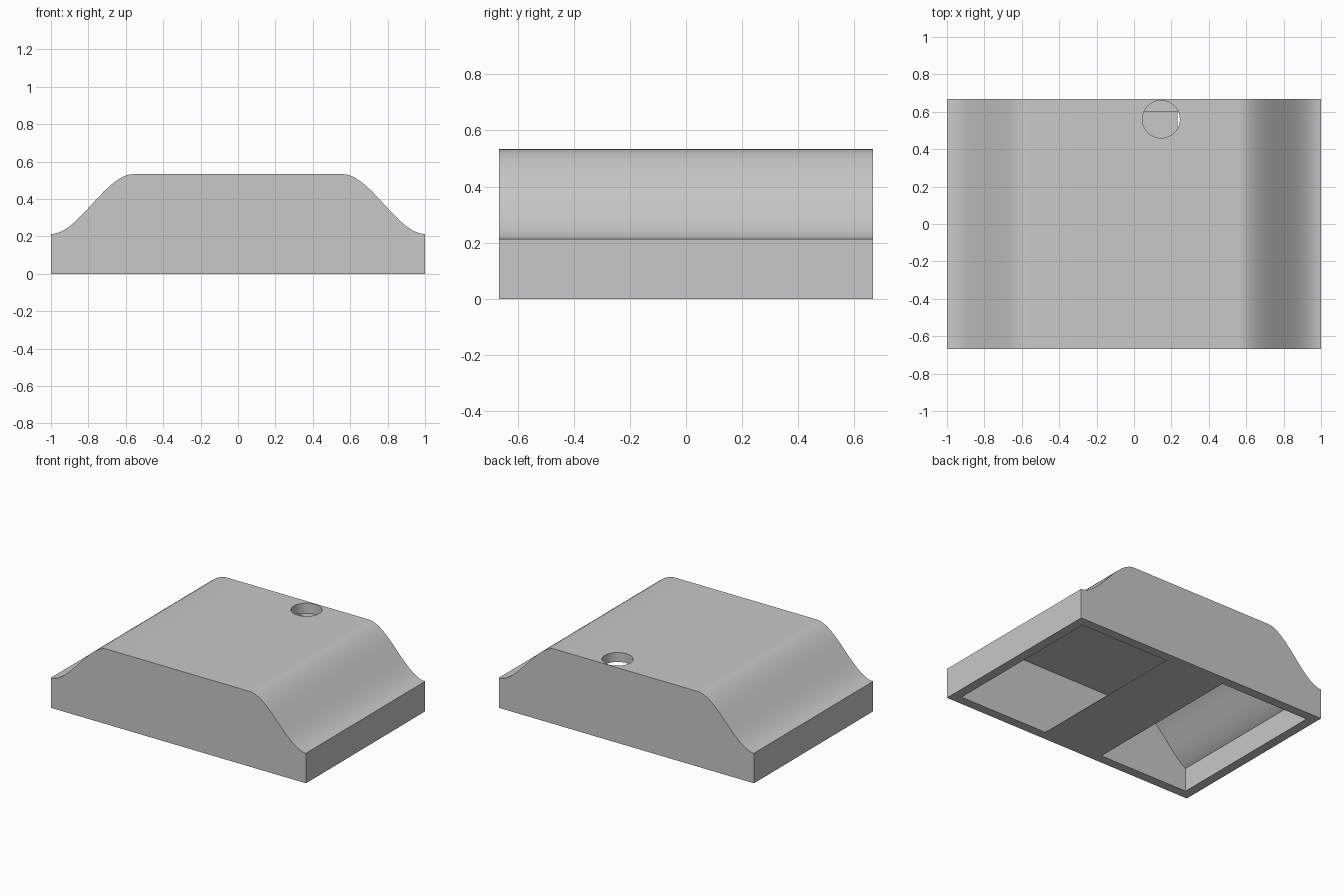
import bpy
import bmesh

cube = bpy.data.objects.get("Cube")
if cube:
    bpy.data.objects.remove(cube, do_unlink=True)

HALF_X, HALF_Y, WALL = 1.0, 0.667, 0.067
LOW, HIGH, SHOULDER = 0.213, 0.533, 0.56
STEPS = 24

grey = bpy.data.materials.new("plain_grey")
grey.use_nodes = True
colour = (0.58, 0.58, 0.58, 1)
grey.diffuse_color = colour
grey.node_tree.nodes["Principled BSDF"].inputs["Base Color"].default_value = colour


def add_object(name, bm):
    bmesh.ops.recalc_face_normals(bm, faces=bm.faces)
    mesh = bpy.data.meshes.new(name)
    bm.to_mesh(mesh)
    bm.free()
    mesh.materials.append(grey)
    obj = bpy.data.objects.new(name, mesh)
    bpy.context.collection.objects.link(obj)
    return obj


def height(x):
    """Ogee shoulder: flat top easing down to the low side edge."""
    t = min(1, (HALF_X - x) / (HALF_X - SHOULDER))
    return LOW + (HIGH - LOW) * t * t * (3 - 2 * t)


def ogee_solid(name, edge_x, half_y, bottom, drop):
    """Extrude the mirrored ogee outline along y."""
    xs = [edge_x + (SHOULDER - edge_x) * i / STEPS for i in range(STEPS + 1)]
    right = [(edge_x, bottom)] + [(x, height(x) - drop) for x in xs]
    outline = right + [(-x, z) for x, z in reversed(right)]
    bm = bmesh.new()
    face = bm.faces.new([bm.verts.new((x, -half_y, z)) for x, z in outline])
    grown = bmesh.ops.extrude_face_region(bm, geom=[face])["geom"]
    verts = [g for g in grown if isinstance(g, bmesh.types.BMVert)]
    bmesh.ops.translate(bm, verts=verts, vec=(0, 2 * half_y, 0))
    return add_object(name, bm)


def cut(target, cutter):
    cutter.hide_render = True
    mod = target.modifiers.new("cut", 'BOOLEAN')
    mod.operation = 'DIFFERENCE'
    mod.solver = 'EXACT'
    mod.object = cutter
    bpy.context.view_layer.objects.active = target
    bpy.ops.object.modifier_apply(modifier=mod.name)
    bpy.data.objects.remove(cutter, do_unlink=True)


# Hollow housing, open underneath
housing = ogee_solid("housing", HALF_X, HALF_Y, 0, 0)
cut(housing, ogee_solid("cavity", HALF_X - WALL, HALF_Y - WALL, -0.1, WALL))

# Round hole through the top, nicking the back wall
bm = bmesh.new()
bmesh.ops.create_cone(bm, cap_ends=True, segments=64, radius1=0.1, radius2=0.1, depth=0.2)
bmesh.ops.translate(bm, verts=bm.verts, vec=(0.145, 0.56, 0.56))
cut(housing, add_object("hole_cutter", bm))

# Thin strip across the middle of the underside
bm = bmesh.new()
bmesh.ops.create_cube(bm, size=1)
bmesh.ops.scale(bm, verts=bm.verts, vec=(0.466, 2 * (HALF_Y - WALL), 0.004))
bmesh.ops.translate(bm, verts=bm.verts, vec=(0, 0, 0.002))
add_object("base_strip", bm)

# Smooth shoulders and hole, crisp edges
bpy.ops.object.select_all(action='DESELECT')
housing.select_set(True)
bpy.context.view_layer.objects.active = housing
bpy.ops.object.shade_smooth_by_angle(angle=0.5)
